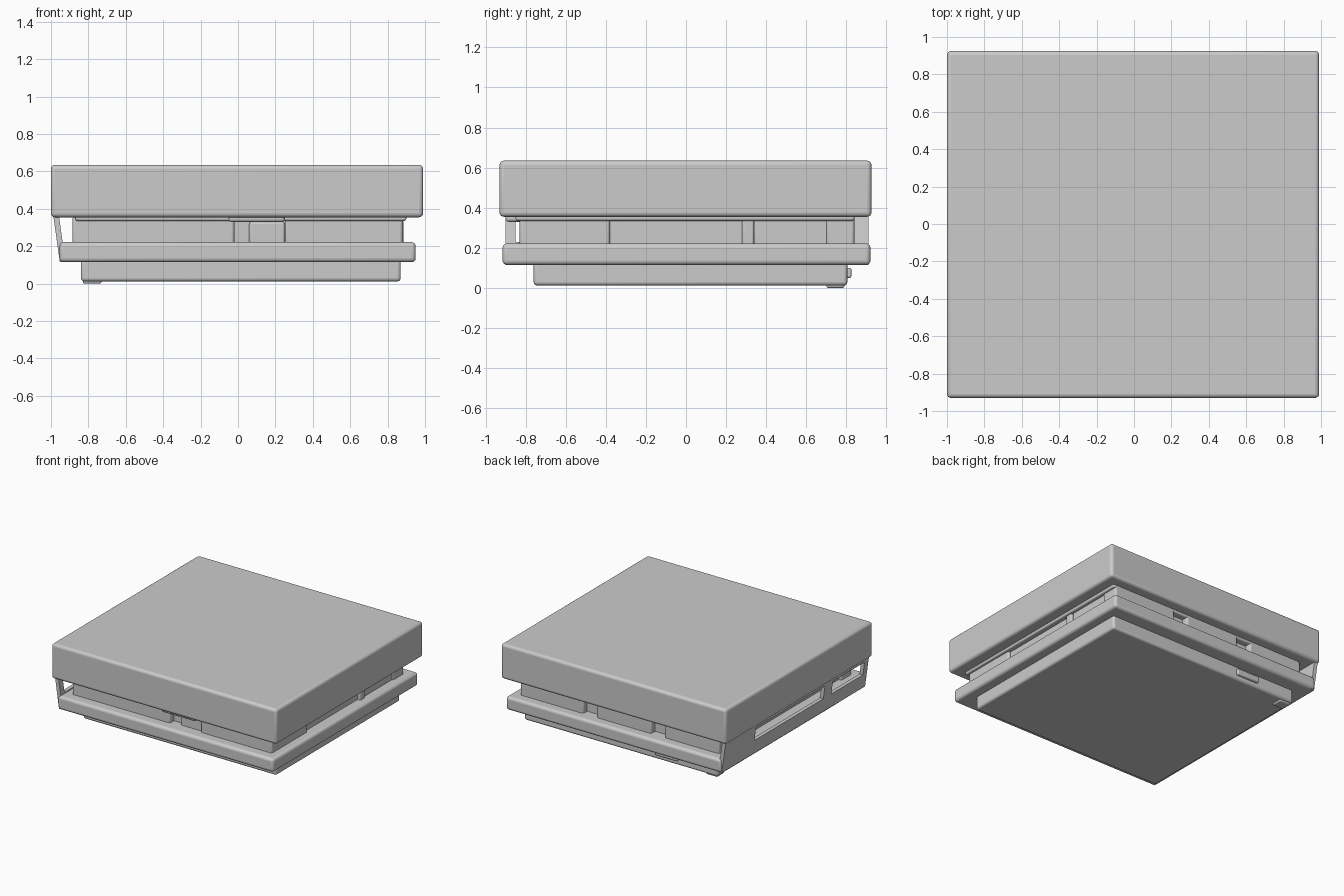
import bpy, bmesh

if "Cube" in bpy.data.objects:
    bpy.data.objects.remove(bpy.data.objects["Cube"])


def prism(name, profile, y0, y1, bevel=0.0):
    """Extrude an x-z profile from y0 to y1."""
    bm = bmesh.new()
    face = bm.faces.new([bm.verts.new((x, y0, z)) for x, z in profile])
    ext = bmesh.ops.extrude_face_region(bm, geom=[face])
    for v in ext["geom"]:
        if isinstance(v, bmesh.types.BMVert):
            v.co.y = y1
    bmesh.ops.recalc_face_normals(bm, faces=bm.faces)
    me = bpy.data.meshes.new(name)
    bm.to_mesh(me)
    bm.free()
    ob = bpy.data.objects.new(name, me)
    bpy.context.collection.objects.link(ob)
    if bevel:
        mod = ob.modifiers.new("rounded", "BEVEL")
        mod.width = bevel
        mod.segments = 4
        mod.limit_method = "ANGLE"
    bpy.ops.object.select_all(action="DESELECT")
    ob.select_set(True)
    bpy.context.view_layer.objects.active = ob
    bpy.ops.object.shade_smooth_by_angle()
    return ob


def box(name, x, y, z, bevel=0.0):
    return prism(name, [(x[0], z[0]), (x[1], z[0]), (x[1], z[1]), (x[0], z[1])],
                 y[0], y[1], bevel)


# Stacked square layers
box("top_slab", (-1, 0.99), (-0.93, 0.925), (0.355, 0.635), 0.022)
box("neck_core", (-0.86, 0.84), (-0.78, 0.79), (0.2, 0.37))
box("lower_plate", (-0.955, 0.95), (-0.915, 0.92), (0.115, 0.222), 0.022)
box("base_block", (-0.84, 0.87), (-0.76, 0.805), (0.012, 0.14), 0.018)
box("base_foot", (-0.83, -0.73), (0.7, 0.79), (0, 0.04), 0.01)

# Sloping flanges under the slab and neck skirt
box("neck_top_flange", (-0.87, 0.9), (-0.85, 0.84), (0.335, 0.37), 0.012)

# Front neck panels around the latch notch
box("front_panel_left", (-0.885, -0.02), (-0.83, -0.7), (0.2, 0.36), 0.015)
box("front_panel_right", (0.25, 0.88), (-0.83, -0.7), (0.2, 0.36), 0.015)
box("latch_block", (0.06, 0.25), (-0.81, -0.7), (0.21, 0.33), 0.012)
box("latch_lip", (-0.05, 0.25), (-0.9, -0.7), (0.33, 0.38), 0.015)

# Right neck panels
box("right_panel_front", (0.7, 0.88), (-0.83, -0.38), (0.2, 0.36), 0.015)
box("right_panel_middle", (0.7, 0.86), (-0.38, 0.3), (0.2, 0.36))
box("right_panel_rib", (0.7, 0.885), (0.28, 0.34), (0.2, 0.34), 0.012)
box("right_panel_back", (0.7, 0.87), (0.34, 0.83), (0.2, 0.36), 0.012)

# Back neck panels
for i, (a, b) in enumerate([(-0.88, -0.4), (-0.28, 0.2), (0.32, 0.88)]):
    box(f"back_panel_{i + 1}", (a, b), (0.7, 0.84), (0.2, 0.36), 0.015)
box("back_slot_bar", (-0.5, -0.3), (0.79, 0.825), (0.05, 0.1), 0.01)


# Thin slanted wall on the left, with slots
def outer(z):
    return -0.952 - 0.035 * (z - 0.11) / 0.25


def wall(name, y0, y1, z0, z1):
    t = 0.03
    prism(name, [(outer(z0), z0), (outer(z0) + t, z0),
                 (outer(z1) + t, z1), (outer(z1), z1)], y0, y1)


wall("side_wall_bottom_rail", -0.9, 0.91, 0.115, 0.23)
wall("side_wall_top_rail", -0.9, 0.91, 0.335, 0.375)
wall("side_wall_back_post", 0.52, 0.91, 0.23, 0.335)
wall("side_wall_middle_post", -0.45, -0.35, 0.23, 0.335)
wall("side_wall_front_post", -0.9, -0.85, 0.23, 0.335)
